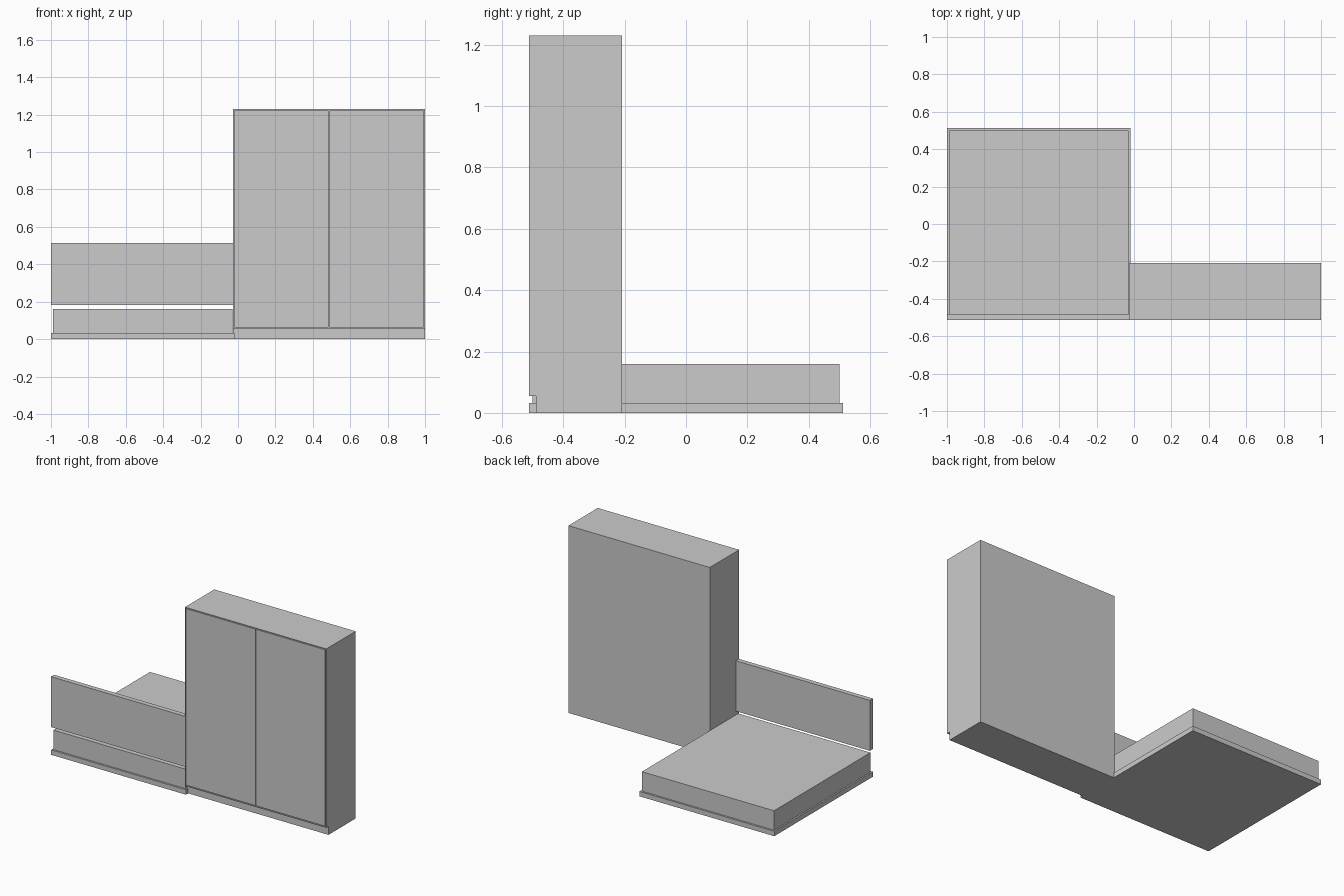
import bpy
import bmesh
from mathutils import Vector

if "Cube" in bpy.data.objects:
    bpy.data.objects.remove(bpy.data.objects["Cube"], do_unlink=True)

# Single light grey finish
grey = bpy.data.materials.new("light_grey")
grey.use_nodes = True
colour = (0.6, 0.6, 0.6, 1)
grey.diffuse_color = colour
grey.node_tree.nodes["Principled BSDF"].inputs["Base Color"].default_value = colour


def box(name, low, high, recess=None):
    """Box between two corners; recess=(rim, depth) hollows the front face."""
    low, high = Vector(low), Vector(high)
    bm = bmesh.new()
    bmesh.ops.create_cube(bm, size=1)
    for v in bm.verts:
        v.co = (low + high) / 2 + v.co * (high - low)
    if recess:
        bm.normal_update()
        front = min(bm.faces, key=lambda f: f.calc_center_median().y)
        bmesh.ops.inset_region(bm, faces=[front], thickness=recess[0])
        moved = bmesh.ops.extrude_face_region(bm, geom=[front])["geom"]
        verts = [g for g in moved if isinstance(g, bmesh.types.BMVert)]
        bmesh.ops.translate(bm, verts=verts, vec=(0, recess[1], 0))
        if front.is_valid:
            bmesh.ops.delete(bm, geom=[front], context="FACES")
        bmesh.ops.recalc_face_normals(bm, faces=bm.faces)
    mesh = bpy.data.meshes.new(name)
    bm.to_mesh(mesh)
    bm.free()
    mesh.materials.append(grey)
    obj = bpy.data.objects.new(name, mesh)
    bpy.context.collection.objects.link(obj)
    return obj


FRONT, BACK = -0.512, -0.208
LEFT, RIGHT = -0.027, 1.0
KICK, TOP = 0.055, 1.23
RIM, GAP, DEPTH = 0.004, 0.004, 0.02

# Bed: platform, mattress and floating headboard
box("bed_base", (-1, FRONT, 0), (-0.02, 0.512, 0.032))
box("mattress", (-0.99, -0.5, 0.032), (-0.03, 0.5, 0.16))
box("headboard", (-1, FRONT, 0.182), (LEFT, -0.48, 0.513))

# Wardrobe: carcass with recessed front, set-back plinth
box("wardrobe_carcass", (LEFT, FRONT, KICK), (RIGHT, BACK, TOP), (RIM, DEPTH))
box("wardrobe_plinth", (LEFT, -0.489, 0), (RIGHT, BACK, KICK))

# Two doors with narrow shadow gaps
middle = (LEFT + RIGHT) / 2
edge = RIM + GAP
for name, x0, x1 in (("right_door", LEFT + edge, middle - GAP / 2),
                     ("left_door", middle + GAP / 2, RIGHT - edge)):
    box(name, (x0, FRONT, KICK + edge), (x1, FRONT + DEPTH, TOP - edge))
